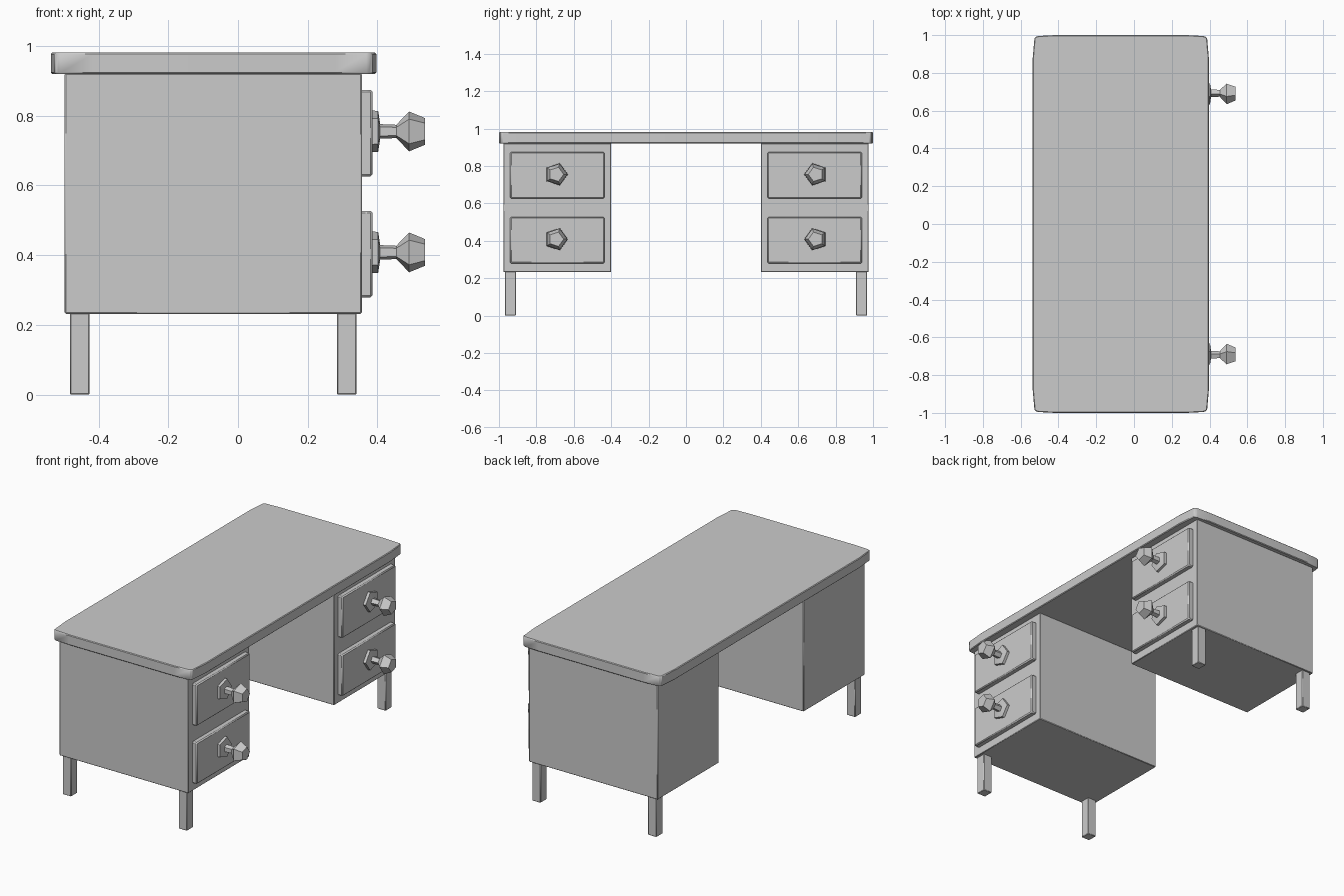
import bpy, bmesh, math

if "Cube" in bpy.data.objects:
    bpy.data.objects.remove(bpy.data.objects["Cube"])


def finish(name, bm, bevel=0.0):
    bmesh.ops.recalc_face_normals(bm, faces=bm.faces)
    me = bpy.data.meshes.new(name)
    bm.to_mesh(me)
    bm.free()
    ob = bpy.data.objects.new(name, me)
    bpy.context.collection.objects.link(ob)
    if bevel:
        mod = ob.modifiers.new("Bevel", 'BEVEL')
        mod.width = bevel
        mod.segments = 1
    bpy.ops.object.select_all(action='DESELECT')
    ob.select_set(True)
    bpy.context.view_layer.objects.active = ob
    bpy.ops.object.shade_smooth_by_angle(angle=math.radians(40))
    return ob


def box(name, lo, hi, bevel=0.0):
    bm = bmesh.new()
    bmesh.ops.create_cube(bm, size=1)
    for v in bm.verts:
        v.co = [lo[i] + (v.co[i] + 0.5) * (hi[i] - lo[i]) for i in range(3)]
    return finish(name, bm, bevel)


def sided_box(name, s, x, y, z, bevel=0.0):
    # box given by ranges, with y mirrored when s is -1
    ys = sorted((s * y[0], s * y[1]))
    return box(name, (x[0], ys[0], z[0]), (x[1], ys[1], z[1]), bevel)


# Desk top: slab with softly clipped corners
def desk_top():
    cx, hx = -0.07, 0.467
    quarter = [(hx, 0.87), (hx - 0.010, 0.985), (hx - 0.025, 0.995), (hx - 0.12, 1.0)]
    outline = quarter + [(-x, y) for x, y in reversed(quarter)]
    outline += [(-x, -y) for x, y in outline]
    bm = bmesh.new()
    face = bm.faces.new([bm.verts.new((cx + x, y, 0.92)) for x, y in outline])
    ext = bmesh.ops.extrude_face_region(bm, geom=[face])
    for v in ext["geom"]:
        if isinstance(v, bmesh.types.BMVert):
            v.co.z = 0.981
    finish("desk_top", bm, 0.004)


# Knob: five-sided turned profile along x, from backplate to tip
def knob(name, s, z):
    profile = [(0.380, 0.063), (0.402, 0.062), (0.408, 0.022), (0.454, 0.020),
               (0.491, 0.060), (0.537, 0.040)]
    bm = bmesh.new()
    rings = []
    for x, r in profile:
        rings.append([bm.verts.new((x, s * (0.694 - r * math.cos(a)), z + r * math.sin(a)))
                      for a in (i * math.tau / 5 for i in range(5))])
    for a, b in zip(rings, rings[1:]):
        for i in range(5):
            j = (i + 1) % 5
            bm.faces.new((a[i], a[j], b[j], b[i]))
    bm.faces.new(rings[0])
    bm.faces.new(rings[-1])
    ob = finish(name, bm)
    bpy.ops.object.shade_smooth_by_angle(angle=math.radians(75))
    return ob


desk_top()
for s, side in ((-1, "near"), (1, "far")):
    # Pedestal cabinet
    sided_box(f"{side}_pedestal", s, (-0.497, 0.355), (0.40, 0.977), (0.232, 0.921), 0.003)
    # Legs under the outer edge
    for end, x in (("back", -0.482), ("front", 0.284)):
        sided_box(f"{side}_{end}_leg", s, (x, x + 0.056), (0.909, 0.968), (0, 0.236), 0.003)
    # Drawer fronts and knobs
    for level, z in (("lower", 0.279), ("upper", 0.626)):
        sided_box(f"{side}_{level}_drawer", s, (0.350, 0.386), (0.436, 0.940), (z, z + 0.248), 0.006)
        knob(f"{side}_{level}_knob", s, z + 0.129)
